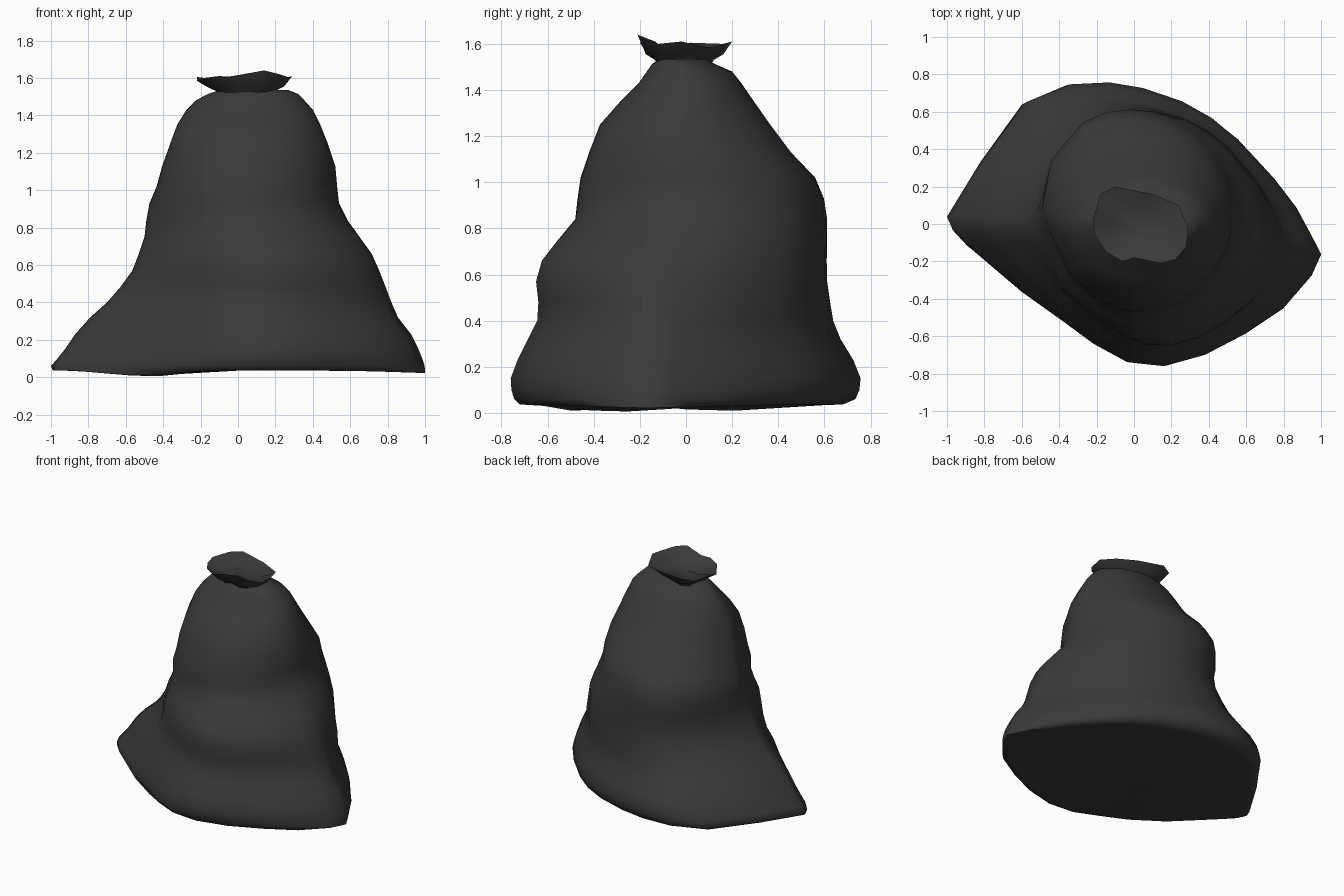
import bpy, bmesh, math

if "Cube" in bpy.data.objects:
    bpy.data.objects.remove(bpy.data.objects["Cube"])

mat = bpy.data.materials.new("dark_cloth")
mat.diffuse_color = (0.042, 0.042, 0.042, 1)
mat.use_nodes = True
mat.node_tree.nodes["Principled BSDF"].inputs["Base Color"].default_value = mat.diffuse_color

def loft(name, rings, start_tip, end_tip):
    """Skin a list of equal-length rings and close the ends with a fan."""
    bm = bmesh.new()
    vs = [[bm.verts.new(p) for p in r] for r in rings]
    n = len(rings[0])
    for a, b in zip(vs, vs[1:]):
        for i in range(n):
            j = (i + 1) % n
            bm.faces.new((a[i], a[j], b[j], b[i]))
    for ring, tip in ((vs[0], start_tip), (vs[-1], end_tip)):
        if tip:
            t = bm.verts.new(tip)
            for i in range(n):
                bm.faces.new((ring[i], ring[(i + 1) % n], t))
    bmesh.ops.recalc_face_normals(bm, faces=bm.faces)
    me = bpy.data.meshes.new(name)
    bm.to_mesh(me)
    bm.free()
    ob = bpy.data.objects.new(name, me)
    bpy.context.collection.objects.link(ob)
    me.materials.append(mat)
    bpy.ops.object.select_all(action='DESELECT')
    ob.select_set(True)
    bpy.context.view_layer.objects.active = ob
    bpy.ops.object.shade_smooth_by_angle(angle=math.radians(75))
    return ob

# Footprint of the sack: a lens with two pinched corners
foot = [(-1, .05), (-.82, .35), (-.6, .66), (-.38, .75), (-.16, .76), (.03, .73),
        (.25, .66), (.42, .57), (.56, .46), (.75, .26), (.87, .1), (.95, -.05),
        (1, -.15), (.95, -.27), (.8, -.45), (.6, -.58), (.38, -.69), (.15, -.75),
        (-.05, -.73), (-.22, -.64), (-.38, -.52), (-.6, -.36), (-.9, -.1), (-.97, -.02)]

# Height, x range, y range of the sagging body
levels = [(.04, -.99, 1, -.72, .68), (.06, -1, .998, -.745, .735),
          (.10, -.965, .985, -.757, .752),
          (.15, -.925, .965, -.76, .757), (.23, -.87, .925, -.73, .725),
          (.32, -.79, .855, -.685, .67), (.40, -.7, .82, -.645, .638),
          (.48, -.63, .79, -.64, .625), (.57, -.565, .755, -.65, .612),
          (.66, -.53, .715, -.625, .61), (.75, -.5, .65, -.555, .612),
          (.84, -.49, .585, -.48, .612), (.93, -.473, .54, -.47, .598),
          (1.02, -.435, .53, -.457, .56), (1.13, -.405, .52, -.42, .455),
          (1.25, -.362, .48, -.373, .365), (1.35, -.325, .44, -.285, .295),
          (1.43, -.275, .4, -.205, .24), (1.48, -.225, .355, -.17, .2),
          (1.515, -.16, .32, -.145, .12), (1.535, -.1, .27, -.11, .09)]

def fit(vals, lo, hi):
    a, b = min(vals), max(vals)
    return [lo + (v - a) / (b - a) * (hi - lo) for v in vals]

def base_z(x, y):
    sag = .033 * math.exp(-((x + .48) / .2) ** 2) * min(1, max(0, (.6 - y) / .4))
    return .036 - sag - .015 * max(0, x) ** 4

rings = []
for z, x0, x1, y0, y1 in levels:
    k = min(1, max(0, (.9 - z) / .65))          # pinched low down, round above
    bulge = .13 * math.exp(-((z - .88) / .22) ** 2)   # slack cloth at the back left
    us, ws = [], []
    for x, y in foot:
        a = math.atan2(y / .76, x)
        s = 1 + bulge * max(0, math.cos(a - math.radians(135))) ** 3
        us.append(s * (k * x + (1 - k) * math.cos(a)))
        ws.append(s * (k * y / .76 + (1 - k) * math.sin(a)))
    us, ws = fit(us, x0, x1), fit(ws, y0, y1)
    rings.append([(x, y, base_z(x, y) if z < .05 else z) for x, y in zip(us, ws)])

# Flat underside
under = [[(x * s, y * s, base_z(x * s, y * s)) for x, y, _ in rings[0]] for s in (.35, .7, .95)]
loft("sack_body", under + rings, (0, 0, .035), (.06, 0, 1.54))

# Gathered ruffle above the tie
rim = [(-.22, .02, 1.605), (-.18, .16, 1.6), (-.1, .2, 1.61), (.1, .16, 1.595),
       (.24, .1, 1.585), (.29, -.02, 1.61), (.28, -.12, 1.6), (.22, -.19, 1.62),
       (.14, -.21, 1.64), (0, -.18, 1.615), (-.06, -.2, 1.605), (-.15, -.15, 1.6),
       (-.22, -.04, 1.585)]

def shrink(s, z):
    return [(.05 + (x - .05) * s, -.01 + (y + .01) * s, z) for x, y, _ in rim]

inner = [(.05 + (x - .05) * .6, -.02 + (y + .02) * .6, z - .03) for x, y, z in rim]
loft("sack_ruffle", [shrink(.55, 1.5), shrink(.62, 1.53), shrink(.82, 1.555), rim, inner],
     None, (.04, -.05, 1.55))
